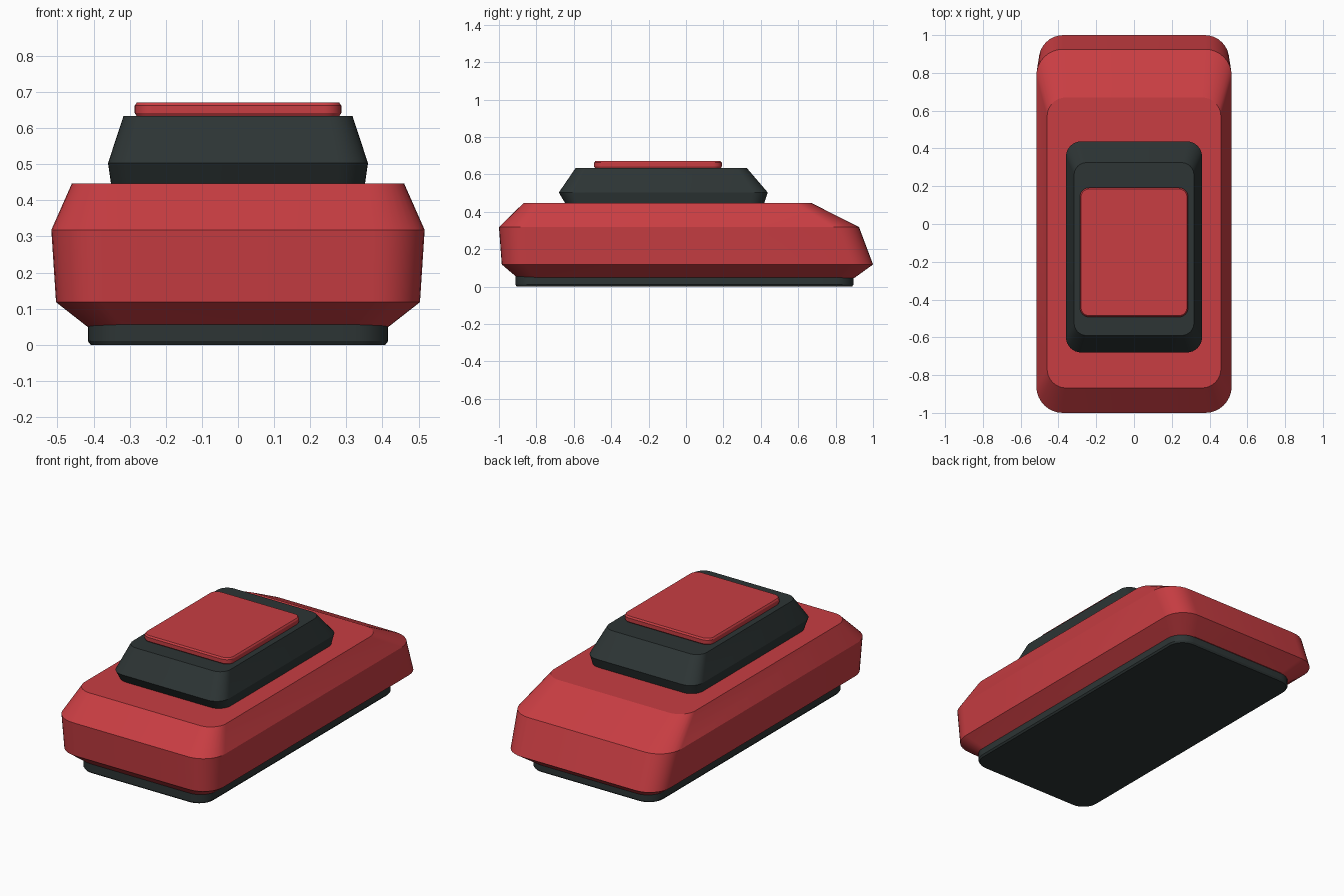
import bpy
import bmesh
from math import cos, sin, pi, radians

old = bpy.data.objects.get("Cube")
if old:
    bpy.data.objects.remove(old, do_unlink=True)


def make_material(name, color):
    mat = bpy.data.materials.new(name)
    mat.use_nodes = True
    mat.diffuse_color = color
    mat.node_tree.nodes["Principled BSDF"].inputs["Base Color"].default_value = color
    return mat


red = make_material("red paint", (0.58, 0.047, 0.055, 1))
dark = make_material("dark slate", (0.026, 0.035, 0.035, 1))


def rounded_ring(z, half_x, y_min, y_max, radius, steps=8):
    """Rounded rectangle outline at height z, counter-clockwise."""
    corners = [(half_x, y_max), (-half_x, y_max), (-half_x, y_min), (half_x, y_min)]
    points = []
    for i, (cx, cy) in enumerate(corners):
        ox = cx - radius if cx > 0 else cx + radius
        oy = cy - radius if cy == y_max else cy + radius
        for s in range(steps + 1):
            a = (i + s / steps) * pi / 2
            points.append((ox + radius * cos(a), oy + radius * sin(a), z))
    return points


def loft(name, rings, mat):
    """Skin a stack of rounded outlines and cap both ends."""
    bm = bmesh.new()
    loops = [[bm.verts.new(p) for p in rounded_ring(*r)] for r in rings]
    n = len(loops[0])
    for low, high in zip(loops, loops[1:]):
        for i in range(n):
            j = (i + 1) % n
            bm.faces.new((low[i], low[j], high[j], high[i]))
    bm.faces.new(loops[0][::-1])
    bm.faces.new(loops[-1])
    mesh = bpy.data.meshes.new(name)
    bm.to_mesh(mesh)
    bm.free()
    mesh.materials.append(mat)
    obj = bpy.data.objects.new(name, mesh)
    bpy.context.collection.objects.link(obj)
    bpy.ops.object.select_all(action="DESELECT")
    obj.select_set(True)
    bpy.context.view_layer.objects.active = obj
    bpy.ops.object.shade_smooth_by_angle(angle=radians(20))
    return obj


# Each ring: height, half width, front y, back y, corner radius

# Dark underbody plate
loft("underbody", [
    (0.0, 0.408, -0.905, 0.888, 0.09),
    (0.01, 0.416, -0.912, 0.895, 0.1),
    (0.06, 0.416, -0.912, 0.895, 0.1),
], dark)

# Main body with a sloped rear deck
loft("body", [
    (0.046, 0.412, -0.9, 0.9, 0.1),
    (0.118, 0.504, -0.985, 1.0, 0.13),
    (0.318, 0.517, -1.0, 0.925, 0.14),
    (0.447, 0.46, -0.868, 0.67, 0.1),
], red)

# Dark cabin
loft("cabin", [
    (0.435, 0.35, -0.64, 0.415, 0.075),
    (0.503, 0.36, -0.68, 0.437, 0.08),
    (0.634, 0.317, -0.59, 0.325, 0.065),
], dark)

# Roof panel
loft("roof_panel", [
    (0.63, 0.279, -0.484, 0.184, 0.04),
    (0.642, 0.286, -0.492, 0.192, 0.048),
    (0.662, 0.286, -0.492, 0.192, 0.048),
    (0.671, 0.28, -0.485, 0.185, 0.042),
], red)
